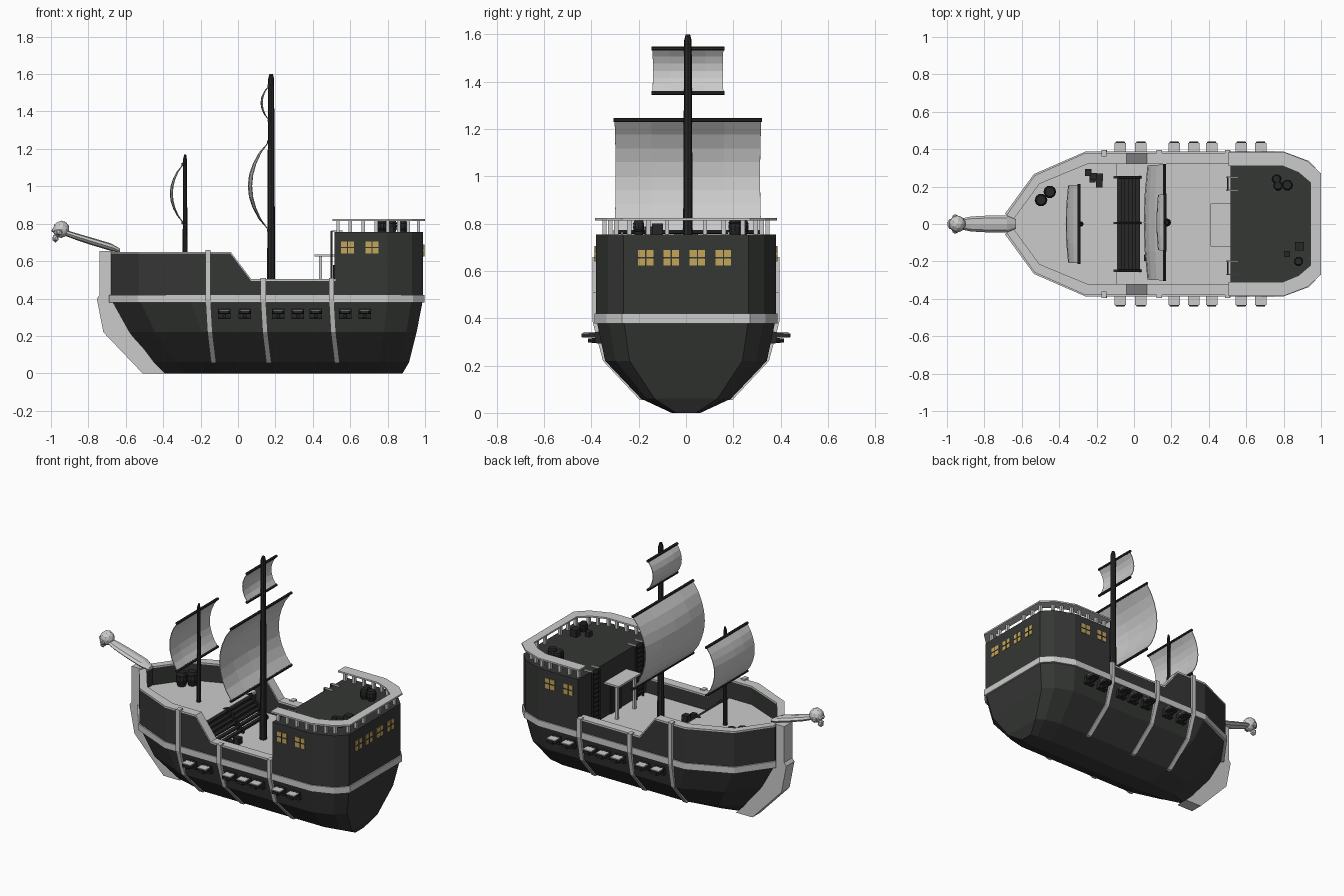
import bpy, bmesh, math
from mathutils import Vector, Matrix

if "Cube" in bpy.data.objects:
    bpy.data.objects.remove(bpy.data.objects["Cube"])


def material(name, col):
    m = bpy.data.materials.new(name)
    m.diffuse_color = (*col, 1)
    m.use_nodes = True
    m.node_tree.nodes["Principled BSDF"].inputs["Base Color"].default_value = m.diffuse_color
    return m


DARK = material("dark_wood", (0.035, 0.038, 0.035))
BLACK = material("black_wood", (0.02, 0.02, 0.02))
GLASS = material("window_glass", (0.55, 0.38, 0.1))


def finish(name, bm, mat=None, mirror=False):
    bmesh.ops.recalc_face_normals(bm, faces=bm.faces)
    me = bpy.data.meshes.new(name)
    bm.to_mesh(me)
    bm.free()
    ob = bpy.data.objects.new(name, me)
    bpy.context.collection.objects.link(ob)
    if mat:
        me.materials.append(mat)
    if mirror:
        mod = ob.modifiers.new("mirror", 'MIRROR')
        mod.use_axis = (False, True, False)
    return ob


def add_loft(bm, rings):
    vs = [[bm.verts.new(p) for p in r] for r in rings]
    n = len(rings[0])
    for a, b in zip(vs, vs[1:]):
        for i in range(n):
            j = (i + 1) % n
            bm.faces.new((a[i], a[j], b[j], b[i]))
    bm.faces.new(vs[0])
    bm.faces.new(vs[-1])


def loft(name, rings, mat=None, mirror=False):
    bm = bmesh.new()
    add_loft(bm, rings)
    return finish(name, bm, mat, mirror)


def strip(name, outer, inner, zb, zt, mat=None):
    """Wall swept along a half outline, mirrored to the other side."""
    n = len(outer)
    zb = zb if isinstance(zb, list) else [zb] * n
    zt = zt if isinstance(zt, list) else [zt] * n
    return loft(name, [[(*o, b), (*o, t), (*i, t), (*i, b)]
                       for o, i, b, t in zip(outer, inner, zb, zt)], mat, True)


def boxes(name, items, mat=None, mirror=False):
    bm = bmesh.new()
    for c, s in items:
        bmesh.ops.create_cube(bm, size=1, matrix=Matrix.Translation(c) @ Matrix.Diagonal((*s, 1)))
    return finish(name, bm, mat, mirror)


def tubes(name, items, mat=None, sides=8, mirror=False):
    bm = bmesh.new()
    for p, q, r0, r1 in items:
        p, q = Vector(p), Vector(q)
        d = q - p
        m = Matrix.Translation((p + q) / 2) @ d.to_track_quat('Z', 'Y').to_matrix().to_4x4()
        bmesh.ops.create_cone(bm, cap_ends=True, segments=sides, radius1=r0, radius2=r1,
                              depth=d.length, matrix=m)
    return finish(name, bm, mat, mirror)


# Hull lofted through horizontal outlines
half = [(-.68, .05), (-.53, .26), (-.26, .38), (.8, .38), (.93, .33), (.99, .265)]
rings = []
for z, k, x0, x1 in [(0, .16, -.40, .88), (.06, .5, -.46, .915), (.22, .9, -.58, .955), (.4, 1, -.68, .99)]:
    h = [(x0 + (x + .68) / 1.67 * (x1 - x0), y * k, z) for x, y in half]
    rings.append(h + [(x, -y, z) for x, y, z in reversed(h)])
loft("hull", rings, DARK)

# Bulwarks with grey caps
out = [(-.68, 0), (-.68, .05), (-.53, .26), (-.26, .38), (-.04, .38), (.07, .38), (.52, .38)]
inn = [(-.64, 0), (-.64, .03), (-.505, .215), (-.25, .32), (-.04, .32), (.07, .32), (.52, .32)]
top = [.64] * 5 + [.495] * 2
strip("bulwark", out, inn, .39, top, DARK)
strip("bulwark_cap", out, inn, top, [t + .01 for t in top])

# Decks
fore = [(-.65, .04), (-.51, .225), (-.25, .33), (-.09, .33)]
fore = fore + [(x, -y) for x, y in reversed(fore)]
loft("fore_deck", [[(x, y, z) for x, y in fore] for z in (.515, .53)])
boxes("fore_deck_wall", [((-.1, 0, .455), (.015, .64, .12))], DARK)
boxes("main_deck", [((.21, 0, .4), (.62, .66, .012))])

# Aft castle
cast = [(.515, .38), (.8, .38), (.93, .33), (.99, .265)]
ring = cast + [(x, -y) for x, y in reversed(cast)]
loft("aft_castle", [[(x, y, z) for x, y in ring] for z in (.39, .755)], DARK)

# Castle railing
r_out = [(.505, .385), (.8, .385), (.93, .335), (1, .27), (1, 0)]
r_in = [(.505, .31), (.795, .31), (.88, .275), (.945, .22), (.945, 0)]
strip("castle_rail", r_out, r_in, .814, .824)
posts = [(.535, .345), (.6, .345), (.67, .345), (.74, .345), (.8, .345), (.86, .32),
         (.91, .295), (.965, .24), (.965, .16), (.965, .08)]
boxes("rail_posts", [((x, y, .785), (.018, .018, .065)) for x, y in posts], None, True)

# Waist band around the hull
w_out = [(-.69, .055), (-.535, .267), (-.26, .387), (.8, .387), (.935, .337), (.998, .27), (.998, 0)]
w_in = [(-.66, .03), (-.52, .24), (-.26, .36), (.8, .36), (.92, .31), (.97, .25), (.97, 0)]
strip("waist_band", w_out, w_in, .378, .42)

# Vertical ribs
for i, (x, t) in enumerate([(-.16, .66), (.135, .51), (.5, .51)]):
    sec = [(.03, .19, .055), (.01, .345, .22), (0, .39, .39), (0, .39, t)]
    loft("rib_%d" % i, [[(x + dx - .014, y + .006, z), (x + dx + .014, y + .006, z),
                         (x + dx + .014, y - .03, z), (x + dx - .014, y - .03, z)]
                        for dx, y, z in sec], None, True)

# Stem post
prof = [(-.74, .655), (-.74, .42), (-.755, .4), (-.72, .22), (-.51, 0), (-.39, 0),
        (-.45, .06), (-.57, .22), (-.67, .38), (-.67, .655)]
loft("stem_post", [[(x, y, z) for x, z in prof] for y in (-.042, .042)])

# Bowsprit: flattened tapering beam
bow = []
for x, z, w, h in [(-.63, .655, .025, .012), (-.68, .675, .045, .02), (-.78, .705, .045, .02),
                   (-.87, .733, .04, .018), (-.92, .75, .03, .016)]:
    bow.append([(x, w * math.cos(a), z + h * math.sin(a)) for a in [math.tau * k / 8 for k in range(8)]])
loft("bowsprit", bow)

# Figurehead: skull with brow, jaw and cheeks
bm = bmesh.new()
for c, s in [((-.945, 0, .77), (.045, .045, .046)), ((-.975, 0, .725), (.02, .022, .026)),
             ((-.955, .035, .755), (.02, .018, .02)), ((-.955, -.035, .755), (.02, .018, .02)),
             ((-.98, 0, .765), (.02, .03, .014))]:
    bmesh.ops.create_icosphere(bm, subdivisions=2 if s[0] > .03 else 1, radius=1,
                               matrix=Matrix.Translation(c) @ Matrix.Diagonal((*s, 1)))
finish("figurehead", bm)

# Masts
tubes("main_mast", [((.177, .008, .4), (.177, .008, 1.575), .022, .016),
                    ((.177, .008, 1.575), (.177, .008, 1.6), .016, .009)], BLACK)
tubes("fore_mast", [((-.283, 0, .52), (-.283, 0, 1.15), .014, .01),
                    ((-.283, 0, 1.15), (-.283, 0, 1.17), .008, .006)], BLACK)


# Billowing sails with yards
def sail(name, x, yc, hw, z0, z1, depth, nz):
    bm = bmesh.new()
    ny = 4
    g = []
    for i in range(nz + 1):
        t = i / nz
        row = []
        for j in range(ny + 1):
            u = 2 * j / ny - 1
            d = depth * math.sin(math.pi * t) ** .8 * (1 - .18 * u * u)
            w = hw * (1 - .015 * math.sin(math.pi * t))
            row.append(bm.verts.new((x - d, yc + u * w, z0 + (z1 - z0) * t)))
        g.append(row)
    for i in range(nz):
        for j in range(ny):
            bm.faces.new((g[i][j], g[i][j + 1], g[i + 1][j + 1], g[i + 1][j]))
    ob = finish(name, bm)
    ob.modifiers.new("thickness", 'SOLIDIFY').thickness = .004
    tubes(name + "_yards", [((x, yc - hw - .004, z), (x, yc + hw + .004, z), .009, .009)
                            for z in (z0, z1)], BLACK, 6)


sail("main_sail", .162, .008, .31, .765, 1.238, .11, 8)
sail("top_sail", .165, .008, .15, 1.352, 1.54, .045, 6)
sail("fore_sail", -.295, 0, .21, .805, 1.118, .07, 8)

# Stairs between main deck and fore deck
boxes("stairs", [((-.08 + .02 * i, 0, .522 - .02 * i), (.024, .5, .012)) for i in range(6)], BLACK)
loft_side = [(-.11, .53), (-.08, .545), (.04, .425), (.04, .4), (.01, .4)]
for i, y in enumerate((-.25, .005, .25)):
    loft("stair_side_%d" % i, [[(x, y + d, z) for x, z in loft_side] for d in (-.006, .006)], BLACK)

# Gun ports with open lids
gx = (-.073, .037, .215, .32, .415, .573, .677)
bm = bmesh.new()
for x in gx:
    add_loft(bm, [[(x - w, y, b), (x + w, y, b), (x + w, y, t), (x - w, y, t)]
                  for y, w, b, t in ((.35, .033, .292, .345), (.385, .033, .295, .342),
                                     (.385, .031, .318, .338), (.425, .031, .318, .336),
                                     (.442, .022, .32, .336))])
finish("gun_ports", bm, BLACK, True)
boxes("gun_port_lids", [((x, .405, .339), (.062, .055, .005)) for x in gx], None, True)
tubes("guns", [((x, .35, .306), (x, .415, .306), .011, .009) for x in gx], BLACK, 8, True)

# Windows with glazing bars
side = [(.585, .673), (.717, .673)]
boxes("side_windows", [((x, .38, z), (.068, .008, .066)) for x, z in side], GLASS, True)
boxes("side_window_bars", [((x, .382, z), s) for x, z in side
                           for s in ((.005, .01, .066), (.068, .01, .005))], DARK, True)
wy = (-.17, -.062, .048, .158)
boxes("stern_windows", [((.99, y, .656), (.008, .066, .064)) for y in wy], GLASS)
boxes("stern_window_bars", [((.992, y, .656), s) for y in wy
                            for s in ((.01, .005, .064), (.01, .066, .005))], DARK)

# Porch and cabin door
boxes("porch_roof", [((.465, -.005, .63), (.11, .23, .012))])
boxes("porch_posts", [((.44, y, .515), (.016, .016, .23)) for y in (-.095, .085)])
boxes("cabin_door", [((.513, -.005, .49), (.01, .11, .18))], BLACK)

# Ladders up the castle front
for i, yc in enumerate((-.235, .215)):
    boxes("ladder_%d" % i, [((.5, yc + d, .58), (.01, .008, .36)) for d in (-.035, .035)] +
          [((.5, yc, .43 + .03 * k), (.008, .07, .008)) for k in range(11)], BLACK)
    boxes("ladder_hooks_%d" % i, [((.53, yc + d, .76), (.06, .008, .01)) for d in (-.035, .035)])


# Barrels and crates
def barrel(name, x, y, z, r, h):
    rg = []
    for t, k in [(0, .75), (.2, .9), (.22, .97), (.3, .99), (.32, .93), (.5, 1),
                 (.68, .93), (.7, .99), (.78, .97), (.8, .9), (1, .75)]:
        rg.append([(x + r * k * math.cos(math.tau * a / 10), y + r * k * math.sin(math.tau * a / 10),
                    z + h * t) for a in range(10)])
    loft(name, rg, BLACK)


for i, b in enumerate([(-.497, .128, .53, .034, .09), (-.45, .172, .53, .034, .09),
                       (.762, .24, .755, .026, .06), (.77, .205, .755, .026, .06),
                       (.82, .208, .755, .03, .065), (.88, -.2, .755, .025, .06)]):
    barrel("barrel_%d" % i, *b)
crates = [(-.245, .275, .53, .036), (-.222, .24, .53, .034), (-.185, .25, .53, .04),
          (-.185, .213, .53, .034), (-.215, .255, .565, .034), (.885, -.12, .755, .046),
          (.817, -.16, .755, .032), (.09, -.13, .406, .04), (.07, -.18, .406, .034)]
boxes("crates", [((x, y, z + s / 2), (s, s, s)) for x, y, z, s in crates], BLACK)
